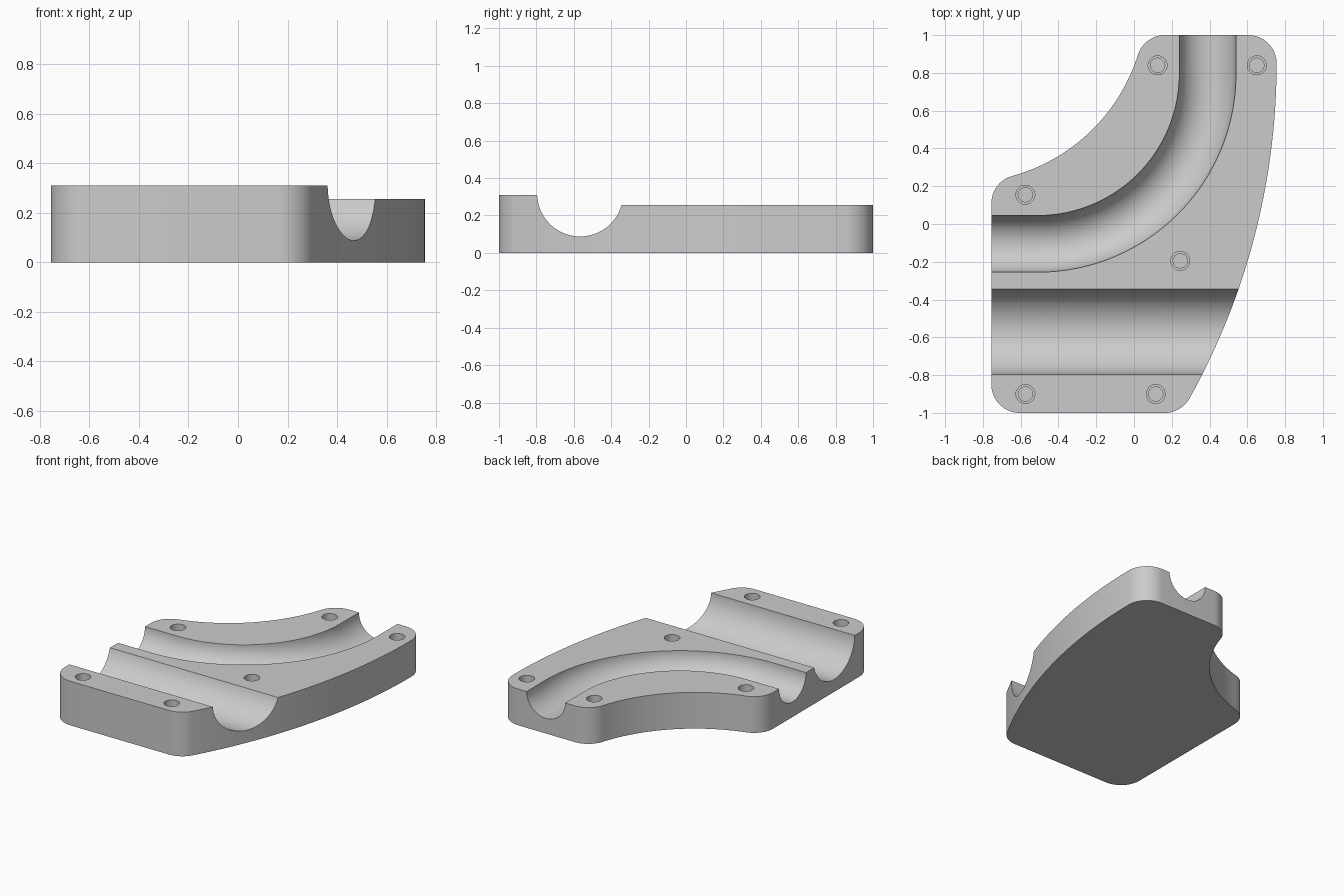
import bpy, bmesh
from math import sin, cos, pi, atan2, sqrt, radians
from mathutils import Vector

cube = bpy.data.objects.get("Cube")
if cube:
    bpy.data.objects.remove(cube, do_unlink=True)

grey = bpy.data.materials.new("plain grey")
grey.use_nodes = True
COLOUR = (0.6, 0.6, 0.6, 1)
grey.diffuse_color = COLOUR
grey.node_tree.nodes["Principled BSDF"].inputs["Base Color"].default_value = COLOUR

TOP, RAISED = 0.255, 0.31
HALF_X, HALF_Y, FILLET = 0.755, 1.0, 0.15


def make_object(name, bm):
    bmesh.ops.recalc_face_normals(bm, faces=bm.faces)
    mesh = bpy.data.meshes.new(name)
    bm.to_mesh(mesh)
    bm.free()
    mesh.materials.append(grey)
    obj = bpy.data.objects.new(name, mesh)
    bpy.context.collection.objects.link(obj)
    return obj


def arc(centre, radius, start, end, steps):
    """Points along an arc, from angle start to angle end."""
    return [(centre[0] + radius * cos(start + (end - start) * i / steps),
             centre[1] + radius * sin(start + (end - start) * i / steps))
            for i in range(steps + 1)]


def angle(centre, point):
    return atan2(point[1] - centre[1], point[0] - centre[0])


def tube(name, path, radius, z, sides=64):
    """Round bar swept along a flat path."""
    bm = bmesh.new()
    rings = []
    for i, p in enumerate(path):
        a, b = path[max(i - 1, 0)], path[min(i + 1, len(path) - 1)]
        along = (Vector(b) - Vector(a)).normalized()
        rings.append([bm.verts.new((p[0] - along.y * radius * cos(2 * pi * k / sides),
                                    p[1] + along.x * radius * cos(2 * pi * k / sides),
                                    z + radius * sin(2 * pi * k / sides)))
                      for k in range(sides)])
    for r, s in zip(rings, rings[1:]):
        for k in range(sides):
            n = (k + 1) % sides
            bm.faces.new((r[k], r[n], s[n], s[k]))
    bm.faces.new(rings[0])
    bm.faces.new(rings[-1])
    return make_object(name, bm)


def box(name, low, high):
    bm = bmesh.new()
    bmesh.ops.create_cube(bm, size=1)
    for v in bm.verts:
        v.co = [(a + b) / 2 + c * (b - a) for a, b, c in zip(low, high, v.co)]
    return make_object(name, bm)


def peg(name, x, y, radius, bottom):
    bm = bmesh.new()
    bmesh.ops.create_cone(bm, cap_ends=True, segments=40, radius1=radius,
                          radius2=radius, depth=0.5)
    bmesh.ops.translate(bm, verts=bm.verts, vec=(x, y, bottom + 0.25))
    return make_object(name, bm)


# Outline: filleted corners joined by a bowed right side and a hollow back left
cx, cy = HALF_X - FILLET, HALF_Y - FILLET
bow_r = 3.64
bow = (HALF_X - bow_r, cy)
hollow_r = 0.965
hollow = (-0.90, 1.185)
front_right = (bow[0] + sqrt((bow_r - FILLET) ** 2 - (2 * cy) ** 2), -cy)
reach = hollow_r + FILLET
back_left = (hollow[0] + sqrt(reach ** 2 - (cy - hollow[1]) ** 2), cy)
left_back = (-cx, hollow[1] - sqrt(reach ** 2 - (cx + hollow[0]) ** 2))
bow_start = angle(bow, front_right)
hollow_a, hollow_b = angle(hollow, back_left), angle(hollow, left_back)

outline = arc((-cx, -cy), FILLET, pi, 1.5 * pi, 14)
outline += arc(front_right, FILLET, -pi / 2, bow_start, 10)
outline += arc(bow, bow_r, bow_start, 0, 36)[1:]
outline += arc((cx, cy), FILLET, 0, pi / 2, 14)[1:]
outline += arc(back_left, FILLET, pi / 2, hollow_a + pi, 12)
outline += arc(hollow, hollow_r, hollow_a, hollow_b, 36)[1:]
outline += arc(left_back, FILLET, hollow_b + pi, pi, 12)[1:]

bm = bmesh.new()
base = bm.faces.new([bm.verts.new((x, y, 0)) for x, y in outline])
grown = bmesh.ops.extrude_face_region(bm, geom=[base])["geom"]
bmesh.ops.translate(bm, vec=(0, 0, RAISED),
                    verts=[g for g in grown if isinstance(g, bmesh.types.BMVert)])
block = make_object("grooved_block", bm)

# Lower deck behind the straight groove
groove_y = -0.566
cutters = [box("deck_cutter", (-2, groove_y, TOP), (2, 2, 1))]

# Straight groove across the front
cutters.append(tube("straight_groove_cutter", [(-2, groove_y), (2, groove_y)],
                    0.23, 0.318, 96))

# Curved groove from the left side round to the back
bend, bend_r = (-0.51, 0.795), 0.90
path = [(-1.2, bend[1] - bend_r)]
path += arc(bend, bend_r, -pi / 2, 0, 48)
path += [(bend[0] + bend_r, 1.4)]
# short straight leads keep the ends of the bend square
path.insert(1, (bend[0] - 0.02, bend[1] - bend_r))
path.insert(-1, (bend[0] + bend_r, bend[1] + 0.02))
cutters.append(tube("curved_groove_cutter", path, 0.15, TOP + 0.001))

# Stepped blind screw holes
holes = [(-0.575, 0.155), (0.125, 0.84), (0.65, 0.84),
         (0.245, -0.195), (-0.575, -0.90), (0.115, -0.90)]
for x, y in holes:
    surface = RAISED if y < groove_y else TOP
    cutters.append(peg("hole_mouth_cutter", x, y, 0.05, surface - 0.1))
    cutters.append(peg("hole_core_cutter", x, y, 0.038, surface - 0.17))

for cutter in cutters:
    cutter.hide_render = True
    mod = block.modifiers.new(cutter.name, "BOOLEAN")
    mod.operation = "DIFFERENCE"
    mod.solver = "EXACT"
    mod.object = cutter

# Bake the cuts and discard the cutters
bpy.context.view_layer.update()
evaluated = block.evaluated_get(bpy.context.evaluated_depsgraph_get())
cut_mesh = bpy.data.meshes.new_from_object(evaluated)
block.modifiers.clear()
block.data = cut_mesh
cut_mesh.materials.clear()
cut_mesh.materials.append(grey)
for poly in cut_mesh.polygons:
    poly.material_index = 0
for cutter in cutters:
    bpy.data.objects.remove(cutter, do_unlink=True)

bpy.ops.object.select_all(action="DESELECT")
block.select_set(True)
bpy.context.view_layer.objects.active = block
bpy.ops.object.shade_smooth_by_angle(angle=radians(25))
